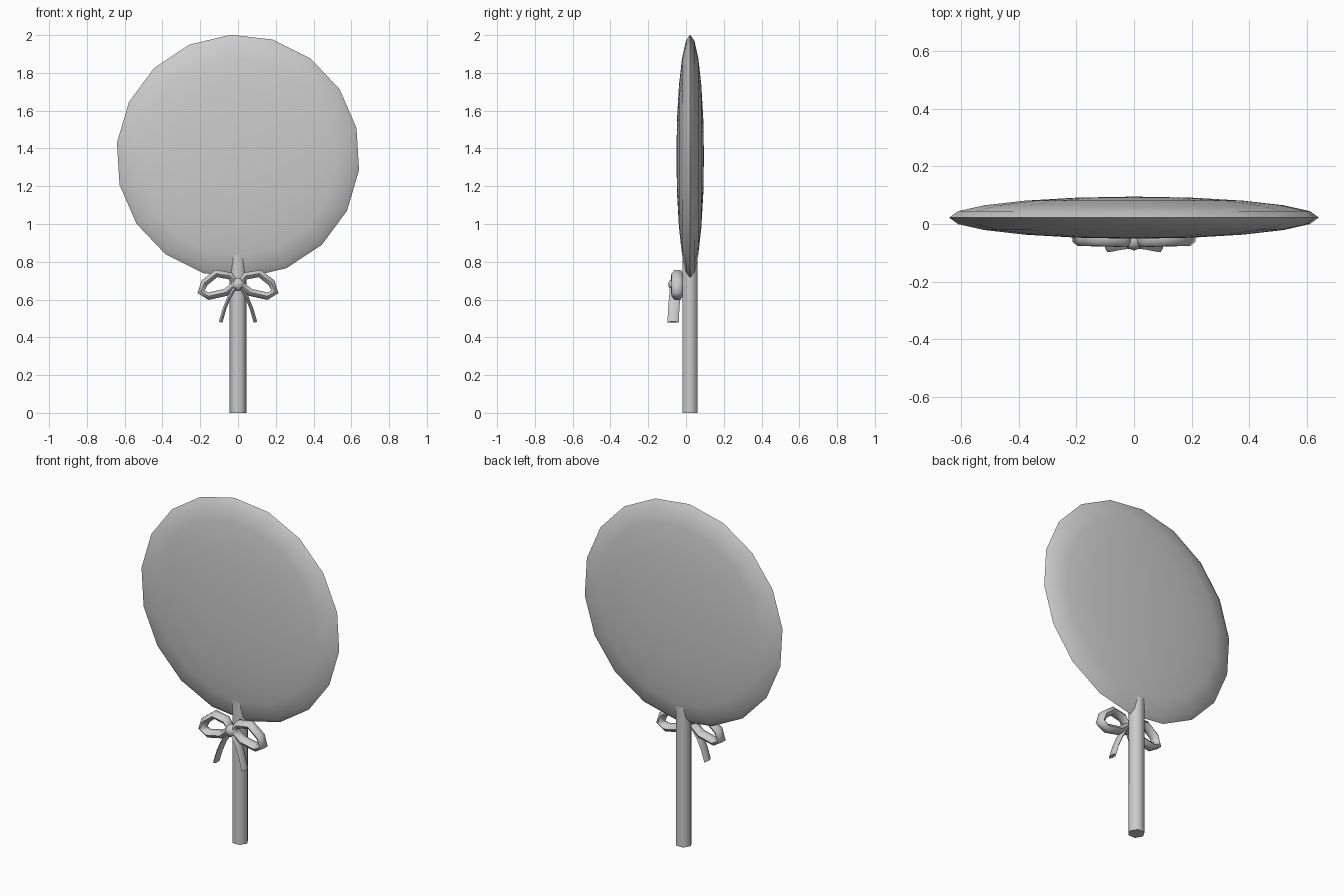
import bpy, bmesh, math
from mathutils import Vector, Matrix

if "Cube" in bpy.data.objects:
    bpy.data.objects.remove(bpy.data.objects["Cube"])


def finish(name, bm, angle=60):
    bmesh.ops.recalc_face_normals(bm, faces=bm.faces)
    me = bpy.data.meshes.new(name)
    bm.to_mesh(me)
    bm.free()
    ob = bpy.data.objects.new(name, me)
    bpy.context.collection.objects.link(ob)
    bpy.ops.object.select_all(action='DESELECT')
    ob.select_set(True)
    bpy.context.view_layer.objects.active = ob
    bpy.ops.object.shade_smooth_by_angle(angle=math.radians(angle))
    return ob


def ribbon(name, path, half_w, half_y, sides, closed, mirror=1):
    """Sweep an oval section along (x, y, z) points lying roughly in the xz plane."""
    bm = bmesh.new()
    pts = [Vector((p[0] * mirror, p[1], p[2])) for p in path]
    n = len(pts)
    rings = []
    for i, p in enumerate(pts):
        a = pts[(i - 1) % n] if closed or i else p
        b = pts[(i + 1) % n] if closed or i < n - 1 else p
        t = (b - a).normalized()
        side = Vector((-t.z, 0, t.x)).normalized()
        ring = []
        for k in range(sides):
            ang = 2 * math.pi * (k + 0.5) / sides
            ring.append(bm.verts.new(p + side * half_w * math.cos(ang)
                                     + Vector((0, half_y * math.sin(ang), 0))))
        rings.append(ring)
    for i in range(n if closed else n - 1):
        r, s = rings[i], rings[(i + 1) % n]
        for k in range(sides):
            j = (k + 1) % sides
            bm.faces.new((r[k], r[j], s[j], s[k]))
    if not closed:
        bm.faces.new(rings[0])
        bm.faces.new(rings[-1])
    return finish(name, bm)


# candy disc: flattened 18-sided ball facing front, turned slightly
bm = bmesh.new()
bmesh.ops.create_uvsphere(bm, u_segments=18, v_segments=10, radius=1)
bm.transform(Matrix.Translation((0, 0.022, 1.358))
             @ Matrix.Rotation(math.radians(-3.5), 4, 'Y')
             @ Matrix.Diagonal((0.645, 0.073, 0.645, 1))
             @ Matrix.Rotation(math.radians(90), 4, 'X'))
finish("candy_disc", bm)

# hexagonal stick, its top buried in the disc
bm = bmesh.new()
bmesh.ops.create_cone(bm, cap_ends=True, segments=6, radius1=0.046,
                      radius2=0.046, depth=0.84)
bm.transform(Matrix.Translation((0, 0.02, 0.42)) @ Matrix.Rotation(math.radians(30), 4, 'Z'))
ob = finish("stick", bm, 70)
# make sure corners point along x
if max(v.co.x for v in ob.data.vertices) < 0.043:
    c = Vector((0, 0.02, 0))
    ob.data.transform(Matrix.Translation(c) @ Matrix.Rotation(math.radians(30), 4, 'Z')
                      @ Matrix.Translation(-c))

# bow loops and tails
loop = [(0.01, -0.05, 0.685), (0.04, -0.048, 0.725), (0.115, -0.046, 0.738),
        (0.178, -0.046, 0.688), (0.195, -0.046, 0.64), (0.155, -0.046, 0.618),
        (0.065, -0.048, 0.638)]
tail = [(0.01, -0.055, 0.67), (0.048, -0.06, 0.61), (0.072, -0.065, 0.55),
        (0.092, -0.068, 0.48)]
for label, m in (("right", 1), ("left", -1)):
    ribbon("bow_loop_" + label, loop, 0.023, 0.031, 6, True, m)
    ribbon("bow_tail_" + label, tail, 0.011, 0.03, 6, False, m)

# bow knot
bm = bmesh.new()
bmesh.ops.create_uvsphere(bm, u_segments=8, v_segments=5, radius=0.036)
bm.transform(Matrix.Translation((0, -0.058, 0.68)))
finish("bow_knot", bm)
